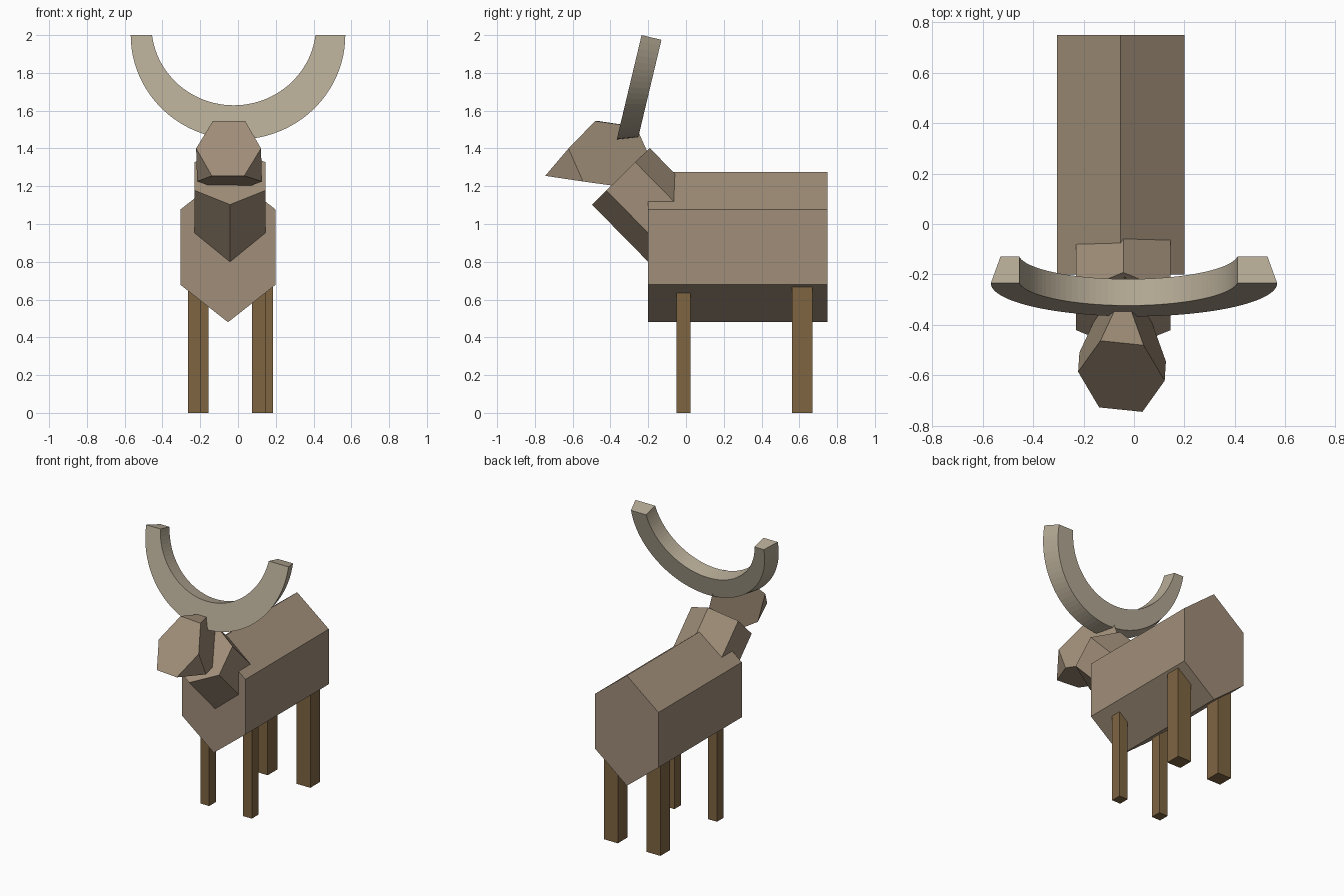
import bpy, bmesh
from math import sin, cos, pi, asin, radians
from mathutils import Vector

if "Cube" in bpy.data.objects:
    bpy.data.objects.remove(bpy.data.objects["Cube"])


def material(name, rgb):
    m = bpy.data.materials.new(name)
    m.diffuse_color = (*rgb, 1)
    m.use_nodes = True
    m.node_tree.nodes["Principled BSDF"].inputs["Base Color"].default_value = m.diffuse_color
    return m


HIDE = material("hide", (0.35, 0.27, 0.19))
LEG = material("leg_brown", (0.21, 0.13, 0.055))
HORN = material("horn", (0.46, 0.40, 0.30))


def finish(name, bm, mat, loc=(0, 0, 0), tilt=0):
    bmesh.ops.recalc_face_normals(bm, faces=bm.faces)
    me = bpy.data.meshes.new(name)
    bm.to_mesh(me)
    bm.free()
    me.materials.append(mat)
    ob = bpy.data.objects.new(name, me)
    ob.location = loc
    ob.rotation_euler.x = radians(tilt)
    bpy.context.collection.objects.link(ob)
    return ob


def hex_prism(name, rx, rz, length, loc, tilt=0):
    """Six-sided prism running along local +y from loc, with a ridge on top."""
    bm = bmesh.new()
    ends = [[bm.verts.new((rx * sin(i * pi / 3), y, rz * cos(i * pi / 3)))
             for i in range(6)] for y in (0, length)]
    for ring in ends:
        bm.faces.new(ring)
    a, b = ends
    for i in range(6):
        j = (i + 1) % 6
        bm.faces.new((a[i], a[j], b[j], b[i]))
    return finish(name, bm, HIDE, loc, tilt)


def box(name, x0, x1, y0, y1, z0, z1, mat):
    bm = bmesh.new()
    bmesh.ops.create_cube(bm, size=1)
    bmesh.ops.scale(bm, vec=(x1 - x0, y1 - y0, z1 - z0), verts=bm.verts)
    return finish(name, bm, mat, ((x0 + x1) / 2, (y0 + y1) / 2, (z0 + z1) / 2))


# Body and neck
hex_prism("body", 0.2915, 0.3975, 0.95, (-0.053, -0.2, 0.8775))
hex_prism("neck", 0.216, 0.214, 0.6, (-0.0425, -0.345, 1.2525), -45.5)

# Head: tetrahedron with its corners cut off at one third of each edge
corners = [Vector(c) for c in ((-0.045, -0.34, 1.69), (-0.31, -0.71, 1.255),
                               (0.205, -0.763, 1.255), (-0.03, -0.11, 1.165))]
bm = bmesh.new()
for p in corners:
    for q in corners:
        if p is not q:
            bm.verts.new(p.lerp(q, 1 / 3))
bmesh.ops.convex_hull(bm, input=bm.verts)
bmesh.ops.dissolve_limit(bm, angle_limit=radians(3), verts=bm.verts, edges=bm.edges)
finish("head", bm, HIDE)

# Legs: slim in front, thicker behind
for side, x in (("left", -0.265), ("right", 0.075)):
    box("front_leg_" + side, x, x + 0.07, -0.05, 0.025, 0, 0.75, LEG)
    box("back_leg_" + side, x, x + 0.11, 0.56, 0.67, 0, 0.75, LEG)

# Horns: half ring with tapered outside and a straight, slightly offset hole
N = 48
R_FRONT, R_BACK, R_HOLE = 0.568, 0.53, 0.436
HX, HZ, DEPTH = -0.0225, 0.054, 0.108
start = asin(HZ / R_HOLE)
bm = bmesh.new()
rings = []
for i in range(N + 1):
    t = pi + pi * i / N
    h = pi + start + (pi - 2 * start) * i / N
    hx, hz = HX + R_HOLE * cos(h), HZ + R_HOLE * sin(h)
    rings.append([bm.verts.new(v) for v in (
        (R_FRONT * cos(t), 0, R_FRONT * sin(t)),
        (R_BACK * cos(t), DEPTH, R_BACK * sin(t)),
        (hx, DEPTH, hz), (hx, 0, hz))])
for a, b in zip(rings, rings[1:]):
    for i in range(4):
        j = (i + 1) % 4
        bm.faces.new((a[i], a[j], b[j], b[i]))
bm.faces.new(rings[0])
bm.faces.new(rings[-1])
finish("horns", bm, HORN, (0, -0.235, 2.0), -13.4)
